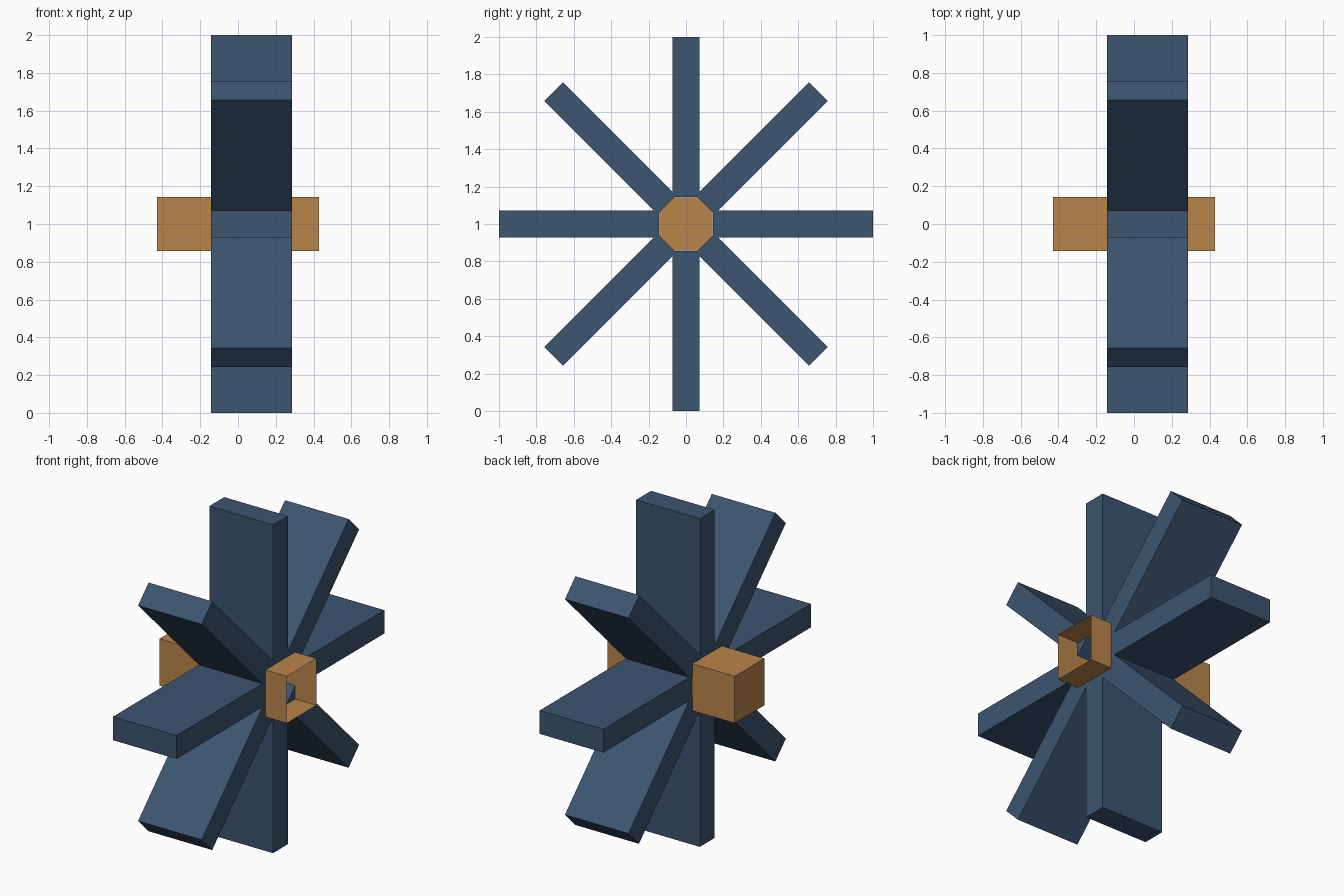
import bpy, bmesh, math
from mathutils import Matrix, Vector

if "Cube" in bpy.data.objects:
    bpy.data.objects.remove(bpy.data.objects["Cube"])

U = 1 / 7          # model unit: the wheel radius is 7 units
CENTRE = Vector((0, 0, 1))


def material(name, rgb):
    m = bpy.data.materials.new(name)
    m.diffuse_color = (*rgb, 1)
    m.use_nodes = True
    m.node_tree.nodes["Principled BSDF"].inputs["Base Color"].default_value = m.diffuse_color
    return m


def box(name, lo, hi, mat, angle=0, open_right=False):
    """Box between two corners, turned about the axle (x) and raised to the wheel centre."""
    lo, hi = Vector(lo), Vector(hi)
    bm = bmesh.new()
    bmesh.ops.create_cube(bm, size=1)
    for v in bm.verts:
        v.co = Vector(((lo[i] + hi[i]) / 2 + v.co[i] * (hi[i] - lo[i]) for i in range(3)))
    bm.normal_update()
    if open_right:
        ends = [f for f in bm.faces if f.normal.x > 0.9]
        bmesh.ops.delete(bm, geom=ends, context='FACES_ONLY')
    bm.transform(Matrix.Translation(CENTRE) @ Matrix.Rotation(angle, 4, 'X'))
    me = bpy.data.meshes.new(name)
    bm.to_mesh(me)
    bm.free()
    me.materials.append(mat)
    ob = bpy.data.objects.new(name, me)
    bpy.context.collection.objects.link(ob)
    return ob


blue = material("slate_blue", (0.045, 0.089, 0.162))
wood = material("wood_brown", (0.491, 0.235, 0.070))

# Axle: square hollow tube, closed on the left end and open on the right
box("axle", (-3 * U, -U, -U), (3 * U, U, U), wood, open_right=True)

# Eight paddles around the axle; the diagonal ones cut into the axle corners
for i in range(8):
    box(f"paddle_{i + 1}", (-U, -U / 2, U + 0.001), (2 * U, U / 2, 7 * U),
        blue, angle=i * math.pi / 4)
